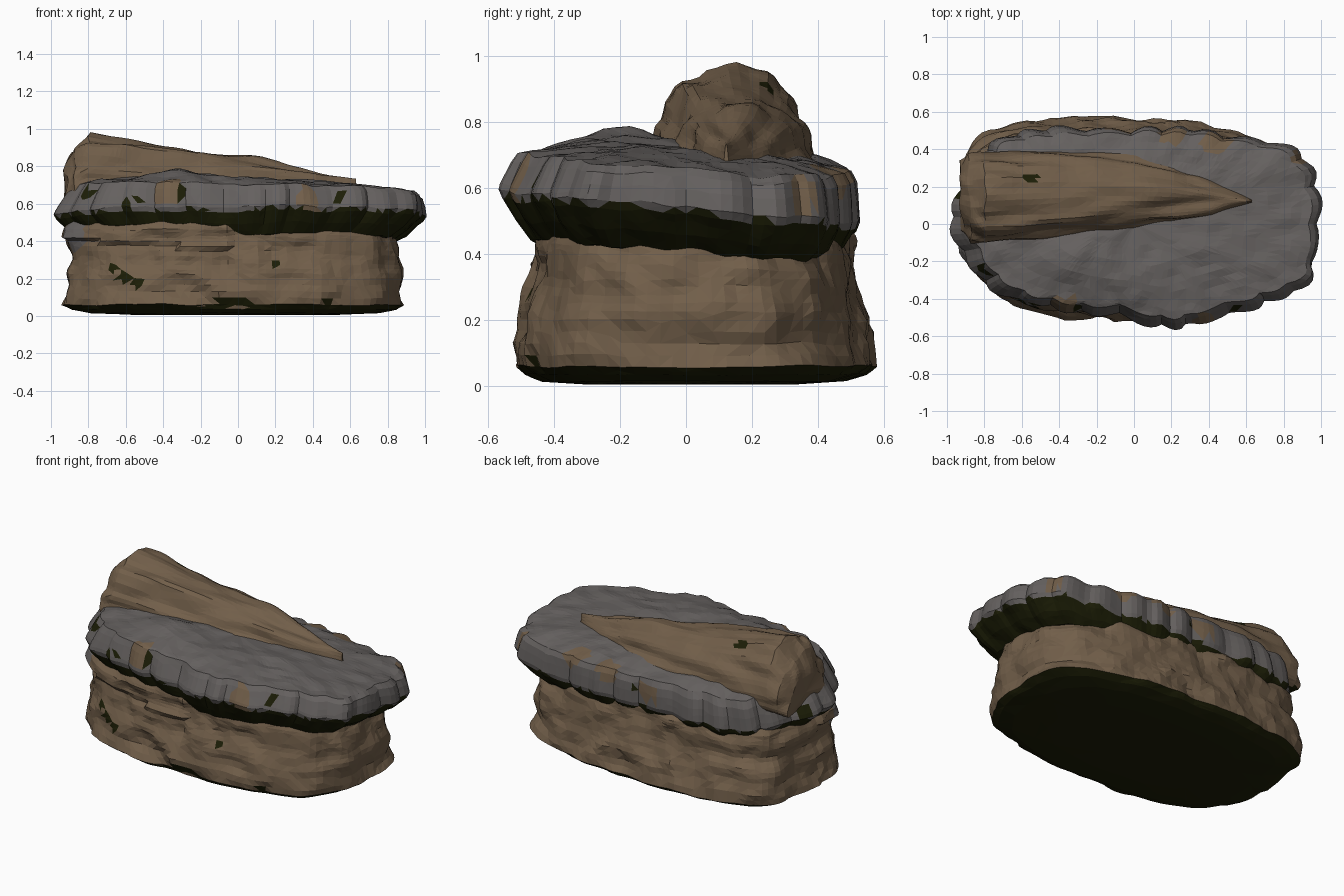
import bpy
import bmesh
import math
from mathutils import Vector, noise

cube = bpy.data.objects.get("Cube")
if cube:
    bpy.data.objects.remove(cube)


def material(name, colour):
    mat = bpy.data.materials.new(name)
    mat.use_nodes = True
    mat.diffuse_color = (*colour, 1)
    bsdf = mat.node_tree.nodes["Principled BSDF"]
    bsdf.inputs["Base Color"].default_value = (*colour, 1)
    bsdf.inputs["Roughness"].default_value = 0.9
    return mat


MATERIALS = [material("brown rock", (0.165, 0.112, 0.067)),
             material("grey rock", (0.130, 0.119, 0.115)),
             material("dark moss", (0.012, 0.013, 0.002))]
BROWN, GREY, MOSS = range(3)


def along(points, t):
    """Point at fraction t along a list of points."""
    f = min(max(t, 0), 0.99999) * (len(points) - 1)
    i = int(f)
    return [a + (b - a) * (f - i) for a, b in zip(points[i], points[i + 1])]


def around(points, count):
    """Resample a closed outline into evenly spaced points and soften corners."""
    loop = [Vector(p) for p in points] + [Vector(points[0])]
    lengths = [(b - a).length for a, b in zip(loop, loop[1:])]
    step, result, start = sum(lengths) / count, [], 0.0
    for a, b, size in zip(loop, loop[1:], lengths):
        while len(result) < count and len(result) * step < start + size:
            result.append(a.lerp(b, (len(result) * step - start) / size))
        start += size
    for _ in range(5):
        result = [(result[i - 1] + result[i] * 2 + result[(i + 1) % count]) / 4
                  for i in range(count)]
    return result


def rough(p, sx, sy, sz, seed=0):
    return noise.noise(Vector((p.x * sx + seed, p.y * sy + seed, p.z * sz)))


def loft(name, rings, colour, mossy, patches, keep):
    """Skin rings, close both ends, then colour faces by rule and patch."""
    bm = bmesh.new()
    loops = [[bm.verts.new(p) for p in ring] for ring in rings]
    count = len(loops[0])
    for low, high in zip(loops, loops[1:]):
        for i in range(count):
            j = (i + 1) % count
            bm.faces.new((low[i], low[j], high[j], high[i]))
    for loop in (loops[0], loops[-1]):
        centre = bm.verts.new(sum((v.co for v in loop), Vector()) / count)
        for i in range(count):
            bm.faces.new((loop[i], loop[(i + 1) % count], centre))
    bmesh.ops.triangulate(bm, faces=bm.faces)
    bmesh.ops.recalc_face_normals(bm, faces=bm.faces)
    bm.normal_update()
    for face in bm.faces:
        mid = face.calc_center_median()
        face.material_index = MOSS if mossy(mid, face.normal) else colour
        for spot, radius, tint in patches:
            if (mid - Vector(spot)).length < radius:
                face.material_index = tint
    mesh = bpy.data.meshes.new(name)
    bm.to_mesh(mesh)
    bm.free()
    for mat in MATERIALS:
        mesh.materials.append(mat)
    obj = bpy.data.objects.new(name, mesh)
    bpy.context.collection.objects.link(obj)
    # Collapse the even grid into irregular chiselled facets
    mod = obj.modifiers.new("chiselled facets", "DECIMATE")
    mod.ratio = keep


# Base boulder: layered, narrowing upward, with a shallow rounded underside
BASE = [(.89, 0), (.87, .25), (.72, .43), (.45, .52), (.1, .56), (-.3, .57),
        (-.75, .52), (-.89, .43), (-.9, .25), (-.93, .05), (-.94, -.15),
        (-.81, -.35), (-.55, -.46), (-.2, -.51), (.2, -.52), (.5, -.47),
        (.75, -.38), (.87, -.2)]
LEVELS = [(.3, .005), (.6, .006), (.85, .015), (.95, .035), (1, .06),
          (.99, .2), (.975, .3), (.97, .4), (.96, .46), (.9, .52)]
base_rings = []
for k in range(37):
    scale, z = along(LEVELS, k / 36)
    ring = []
    for p in around(BASE, 120):
        pinch = 1 - .3 * max(0, z - .1)
        q = Vector((p.x * scale, p.y * scale * pinch, z))
        side = min(1, z / .06)
        push = (.025 * rough(q, 2.5, 2.5, 11) + .03 * rough(q, 6, 6, 8, 4)
                + .015 * rough(q, 13, 13, 15, 8))
        # Overhanging ledge on the left part of the front
        if q.x < -.05 and q.y < 0:
            push += .024 if q.z > .385 - .06 * (q.x + .5) else -.006
        q.xy += p.normalized() * push * side
        q.z += (.012 * rough(q, 5, 5, 5) - .04 * q.x * max(0, z - .35)) * side
        q.z = max(q.z, 0)
        ring.append(q)
    base_rings.append(ring)
loft("base_boulder", base_rings, BROWN,
     lambda mid, normal: mid.z < .09 and normal.z < -.4,
     [((-.88, -.2, .45), .1, GREY), ((.2, -.49, .29), .03, MOSS),
      ((-.67, -.4, .26), .03, MOSS), ((-.61, -.42, .21), .035, MOSS),
      ((-.55, -.44, .18), .03, MOSS)], .45)

# Middle slab: overhanging, with scalloped vertical faces and a domed top
SLAB = [(.985, 0), (.97, .28), (.87, .41), (.6, .46), (.3, .51), (0, .51),
        (-.3, .5), (-.6, .49), (-.82, .43), (-.88, .28), (-.94, .14),
        (-1, .01), (-.92, -.18), (-.8, -.32), (-.6, -.41), (-.3, -.48),
        (0, -.51), (.22, -.57), (.4, -.52), (.6, -.45), (.86, -.38), (.97, -.28)]
# Each step: scale, height, tilt along x, tilt along y
STEPS = [(.7, .4, 0, -.03), (.84, .405, 0, -.08), (.92, .455, 0, -.09),
         (.985, .515, 0, -.09), (1, .54, 0, -.09), (.995, .6, -.01, -.07),
         (.985, .645, -.015, -.06), (.955, .678, -.025, -.06),
         (.8, .7, -.03, -.05), (.6, .717, -.03, -.07),
         (.4, .722, -.03, -.08), (.2, .724, -.03, -.05)]
slab_rings = []
outline = around(SLAB, 150)
for k in range(34):
    scale, z, tx, ty = along(STEPS, k / 33)
    ring = []
    for n, p in enumerate(outline):
        q = Vector((p.x * scale, p.y * scale, z + tx * p.x * scale + ty * p.y * scale))
        edge = max(0, (scale - .8) / .2)
        wave = n / 150 * 26 * math.pi + 1.2 * noise.noise(Vector((p.x * 3, p.y * 3, 0)))
        push = .035 * abs(math.sin(wave)) - .02 + .03 * rough(q, 4, 4, 3)
        q.xy += p.normalized() * push * edge
        # The left end and the front lean inward towards the top
        lean = max(0, z - .55) * edge
        q.x += .6 * lean * max(0, -q.x - .5) * 2
        q.y += .7 * lean * max(0, -q.y)
        q.z += .014 * rough(q, 4, 5, 0, 7) + .012 * rough(q, 11, 11, 0, 2)
        # Raised hump near the front left of the top
        if z > .68:
            q.z += .035 * math.exp(-((q.x + .3) ** 2 + (q.y + .2) ** 2) / .025)
        ring.append(q)
    slab_rings.append(ring)
loft("middle_slab", slab_rings, GREY,
     lambda mid, normal: normal.z < -.25 and mid.z < .53 - .09 * mid.y,
     [((-.38, -.44, .67), .08, BROWN), ((.38, -.5, .62), .07, BROWN),
      ((.9, .37, .6), .06, BROWN), ((.45, .45, .66), .08, BROWN),
      ((.2, .49, .64), .07, BROWN), ((-.1, .49, .59), .06, BROWN),
      ((-.83, -.26, .66), .05, MOSS), ((-.3, -.46, .66), .03, MOSS),
      ((.54, -.46, .62), .03, MOSS), ((-.6, -.42, .58), .04, MOSS),
      ((-.53, -.43, .62), .025, MOSS), ((-.92, .15, .55), .04, MOSS),
      ((0, .5, .57), .03, MOSS)], .5)

# Top wedge: tall at the left end, tapering to a point
STATIONS = [(-.92, -.04, .35, .78), (-.875, -.1, .39, .89), (-.8, -.1, .395, .97),
            (-.65, -.09, .4, .95), (-.5, -.08, .4, .925), (-.2, -.05, .39, .885),
            (0, -.03, .37, .855), (.2, 0, .325, .82), (.42, .04, .24, .78),
            (.63, .115, .13, .735)]
SECTION = [(0, 0), (0, .45), (.09, .74), (.26, .98), (.5, 1.01), (.7, .95),
           (.88, .69), (.94, .42), (1, .2), (1, 0)]
FLOOR = .59
wedge_rings = []
for k in range(55):
    x, y0, y1, top = along(STATIONS, k / 54)
    ring = []
    for u, h in around(SECTION, 54):
        q = Vector((x, y0 + u * (y1 - y0), FLOOR + h * (top - FLOOR)))
        fade = min(1, (y1 - y0) / .25)
        out = Vector((0, u - .5, h - .4)).normalized()
        # Long grain running down the wedge
        push = .026 * rough(q, 1.5, 14, 14) + .016 * rough(q, 5, 13, 13, 3)
        q += out * push * fade
        q.x += .03 * rough(q, 3, 8, 8, 9) * fade
        ring.append(q)
    wedge_rings.append(ring)
loft("top_wedge", wedge_rings, BROWN,
     lambda mid, normal: normal.z < -.9 and mid.z < FLOOR + .05,
     [((-.57, .25, .91), .025, MOSS), ((-.53, .25, .905), .025, MOSS)], .5)
